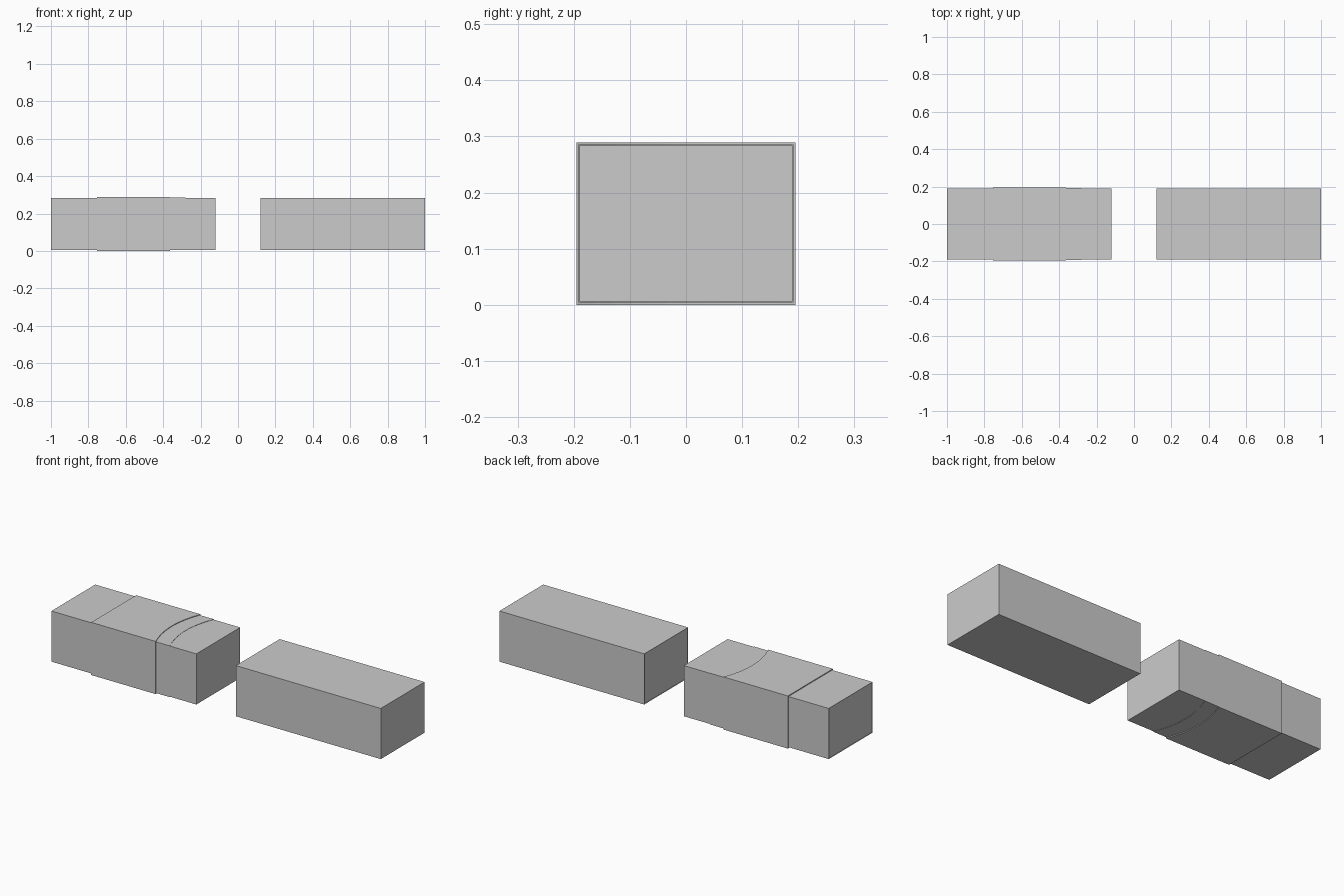
import bpy, bmesh

if "Cube" in bpy.data.objects:
    bpy.data.objects.remove(bpy.data.objects["Cube"])

CORE_Y, CORE_Z0, CORE_Z1 = 0.19, 0.006, 0.284


def finish(bm, name):
    bmesh.ops.recalc_face_normals(bm, faces=bm.faces)
    me = bpy.data.meshes.new(name)
    bm.to_mesh(me)
    bm.free()
    ob = bpy.data.objects.new(name, me)
    bpy.context.collection.objects.link(ob)
    return ob


def sleeve(name, x0, x1, grow, sag=0.0, n=12):
    """Box whose +x edge curves inward by sag across the top and bottom."""
    bm = bmesh.new()
    hy = CORE_Y + grow
    steps = n if sag else 1
    outline = [(x0, hy), (x0, -hy)]
    for i in range(steps + 1):
        t = -1 + 2 * i / steps
        outline.append((x1 - sag * (1 - t * t), t * hy))
    z0, z1 = CORE_Z0 - grow * 1.2, CORE_Z1 + grow
    base = bm.faces.new([bm.verts.new((x, y, z0)) for x, y in outline])
    ext = bmesh.ops.extrude_face_region(bm, geom=[base], use_keep_orig=True)
    top = [v for v in ext["geom"] if isinstance(v, bmesh.types.BMVert)]
    bmesh.ops.translate(bm, verts=top, vec=(0, 0, z1 - z0))
    return finish(bm, name)


def block(name, x0, x1):
    """Plain bar with a very shallow recessed panel on its -x end."""
    ob = sleeve(name, x0, x1, 0.0)
    bm = bmesh.new()
    bm.from_mesh(ob.data)
    end = min(bm.faces, key=lambda f: f.calc_center_median().x)
    bmesh.ops.inset_region(bm, faces=[end], thickness=0.003, depth=-0.003)
    bm.to_mesh(ob.data)
    bm.free()
    return ob


# Two separate bars
block("wrapped_bar", -1.0, -0.12)
block("plain_bar", 0.12, 1.0)

# Thin under-layer and the thicker outer sleeve on the left bar
sleeve("sleeve_lining", -0.74, -0.28, 0.0015, sag=0.04)
sleeve("outer_sleeve", -0.755, -0.363, 0.005, sag=0.04)
